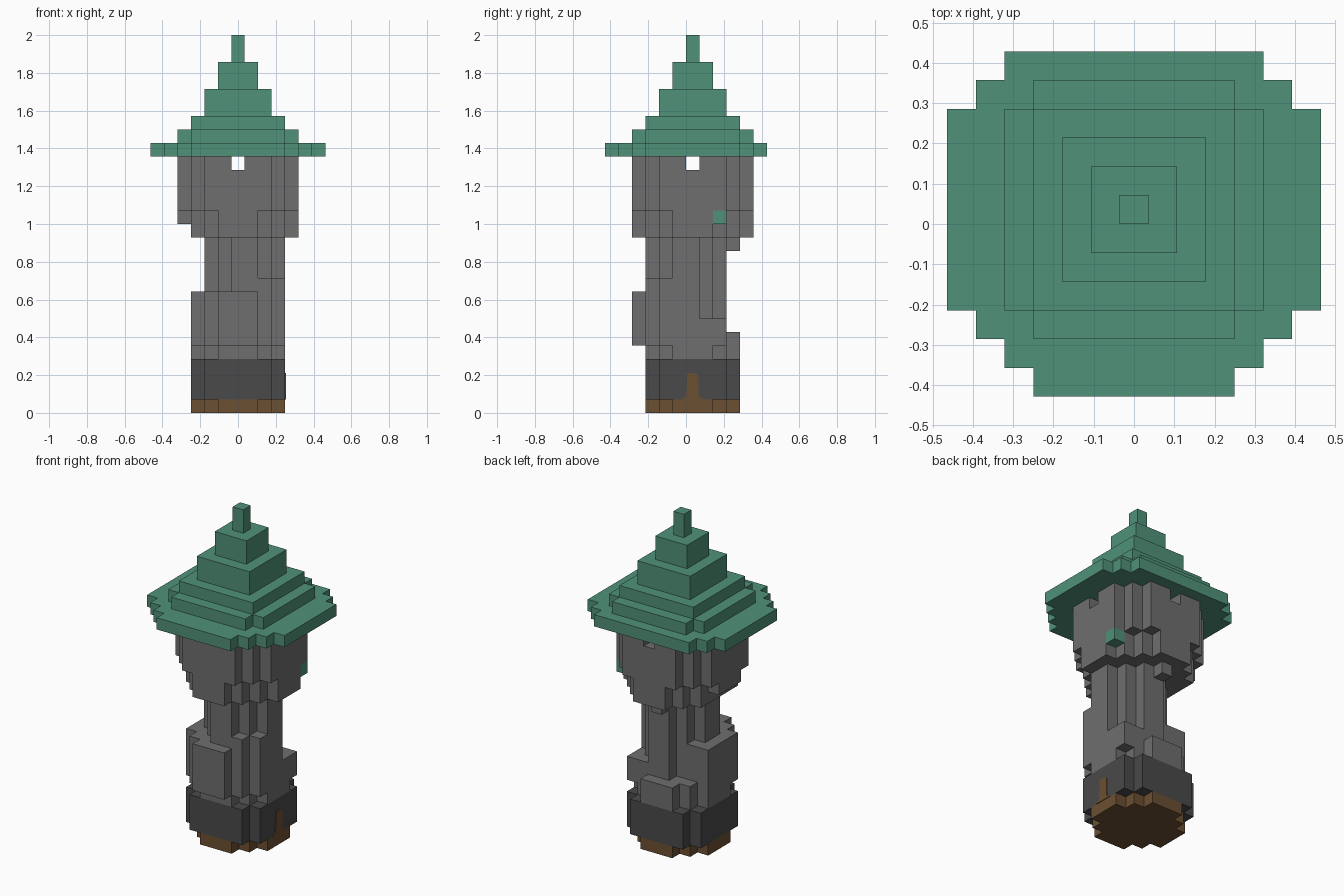
import bpy
import bmesh
from mathutils import Vector

if "Cube" in bpy.data.objects:
    bpy.data.objects.remove(bpy.data.objects["Cube"], do_unlink=True)

V = 1 / 14  # size of one block


def material(name, color):
    m = bpy.data.materials.new(name)
    m.use_nodes = True
    m.diffuse_color = (*color, 1)
    m.node_tree.nodes["Principled BSDF"].inputs["Base Color"].default_value = (*color, 1)
    return m


GREEN = material("roof green", (0.08, 0.285, 0.19))
GREY = material("stone grey", (0.157, 0.157, 0.157))
DARK = material("dark stone", (0.068, 0.068, 0.068))
BROWN = material("earth brown", (0.15, 0.08, 0.032))


def box(x0, x1, y0, y1, z0, z1):
    """Block cells, all limits inclusive."""
    return {(x, y, z) for x in range(x0, x1 + 1)
            for y in range(y0, y1 + 1) for z in range(z0, z1 + 1)}


def rounded(steps, z0, z1):
    """Stepped round layer about the axis: each step is (half x, half y)."""
    cells = set()
    for hx, hy in steps:
        cells |= box(-hx, hx, -hy, hy, z0, z1)
    return cells


ROUND_7 = ((1, 3), (2, 2), (3, 1))
WIDE_7 = ((2, 3), (3, 2))
ROUND_9 = ((1, 4), (2, 3), (3, 2), (4, 1))
WIDE_9 = ((2, 4), (3, 3), (4, 2))

parts = {}

# earth base and dark plinth
parts["base"] = (rounded(ROUND_7, 0, 0), BROWN)
parts["plinth"] = (rounded(WIDE_7, 1, 3), DARK)

# slim off-centre shaft
shaft = box(0, 1, -3, 2, 4, 12) | box(-1, 2, -2, 1, 4, 12) | box(-2, 3, -1, 0, 4, 12)
shaft |= rounded(ROUND_7, 4, 5)

# thicker masonry left standing round the shaft
wide = rounded(WIDE_7, 5, 9)
shaft |= {c for c in wide if c[0] > 0 and c[1] < 0}
shaft |= {c for c in wide if c[0] <= 0 and c[1] <= 1 and c[2] < 9}
shaft |= {c for c in wide if c[0] > 0 and 0 <= c[1] < 3 and c[2] < 7}
shaft |= box(-1, 1, -4, -4, 5, 8)
shaft |= box(0, 0, 3, 3, 12, 12)
parts["shaft"] = (shaft, GREY)

# watch room, with windows passing through both ways
head = rounded(ROUND_9, 13, 14) | rounded(WIDE_9, 15, 18)
head -= box(-4, -4, -4, 4, 13, 13)
head -= box(0, 0, -4, 4, 18, 18) | box(-4, 4, 0, 0, 18, 18)
parts["watch_room"] = (head, GREY)
parts["green_block"] = (box(4, 4, 2, 2, 14, 14), GREEN)

# stepped roof; the brim is one block shorter at the back
brim = rounded(((6, 3), (5, 4), (4, 5), (3, 6)), 19, 19)
parts["roof_brim"] = ({c for c in brim if c[1] < 6}, GREEN)
roof = rounded(((3, 4), (4, 3)), 20, 20) | rounded(((3, 3),), 21, 21)
for half, z in ((2, 22), (1, 24), (0, 26)):
    roof |= rounded(((half, half),), z, z + 1)
parts["roof_steps"] = (roof, GREEN)

solid = set().union(*(cells for cells, _ in parts.values()))


def add_object(name, bm, mat):
    bmesh.ops.remove_doubles(bm, verts=bm.verts[:], dist=1e-5)
    mesh = bpy.data.meshes.new(name)
    bm.to_mesh(mesh)
    bm.free()
    mesh.materials.append(mat)
    obj = bpy.data.objects.new(name, mesh)
    bpy.context.scene.collection.objects.link(obj)


def build_blocks(name, cells, mat):
    """Make the outward faces of a set of blocks."""
    bm = bmesh.new()
    for cell in sorted(cells):
        centre = Vector((cell[0], cell[1] + 0.5, cell[2] + 0.5))
        for axis in range(3):
            for sign in (-1, 1):
                n = Vector((0, 0, 0))
                n[axis] = sign
                if tuple(int(c + d) for c, d in zip(cell, n)) in solid:
                    continue
                u = Vector((0, 0, 0))
                u[(axis + 1) % 3] = 1
                w = n.cross(u)
                corners = [(centre + (n + u * p + w * q) / 2) * V
                           for p, q in ((-1, -1), (1, -1), (1, 1), (-1, 1))]
                bm.faces.new([bm.verts.new(c) for c in corners])
    add_object(name, bm, mat)


for part, (cells, mat) in parts.items():
    build_blocks(part, cells, mat)

# brown streak rising from the base on one side of the plinth
bm = bmesh.new()
outline = ((-0.3, 1), (1.3, 1), (0.95, 1.25), (0.9, 2.8), (0.7, 2.95), (0.1, 2.95), (0, 1.25))
face = bm.faces.new([bm.verts.new((3.5 * V, y * V, z * V)) for y, z in outline])
out = bmesh.ops.extrude_face_region(bm, geom=[face])
bmesh.ops.translate(bm, vec=(0.004, 0, 0),
                    verts=[g for g in out["geom"] if isinstance(g, bmesh.types.BMVert)])
bmesh.ops.recalc_face_normals(bm, faces=bm.faces[:])
add_object("earth_streak", bm, BROWN)
